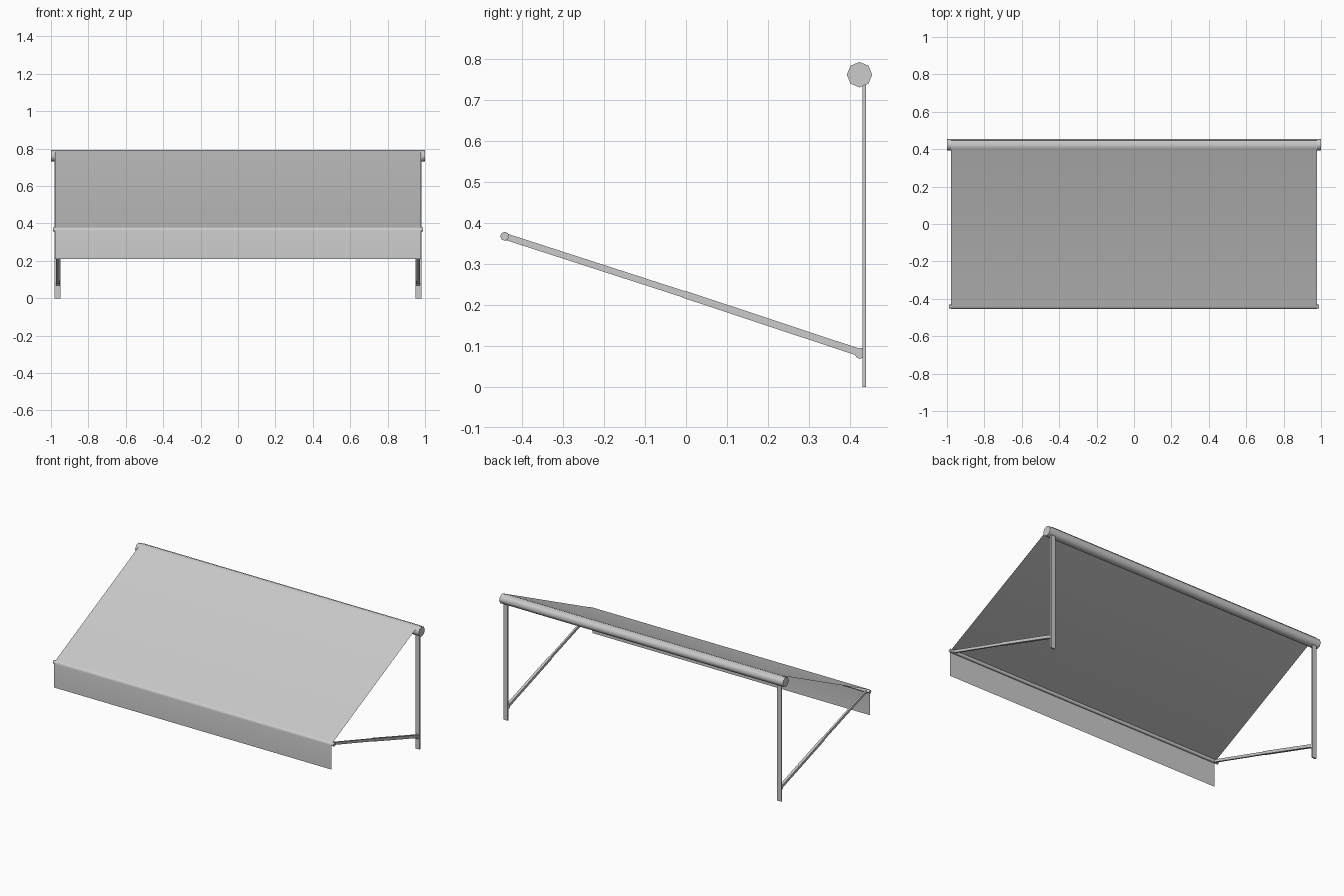
import bpy, math
from mathutils import Vector, Matrix

cube = bpy.data.objects.get("Cube")
if cube:
    bpy.data.objects.remove(cube)

grey = bpy.data.materials.new("light_grey")
grey.use_nodes = True
colour = (0.6, 0.6, 0.6, 1)
grey.diffuse_color = colour
grey.node_tree.nodes["Principled BSDF"].inputs["Base Color"].default_value = colour


def make(name, verts, faces):
    mesh = bpy.data.meshes.new(name)
    mesh.from_pydata(verts, [], faces)
    mesh.materials.append(grey)
    obj = bpy.data.objects.new(name, mesh)
    bpy.context.collection.objects.link(obj)
    return obj


def smooth(obj, angle):
    bpy.ops.object.select_all(action='DESELECT')
    obj.select_set(True)
    bpy.context.view_layer.objects.active = obj
    bpy.ops.object.shade_smooth_by_angle(angle=math.radians(angle))


def extrude(name, profile, x0, x1):
    """Solid with a (y, z) outline running from x0 to x1."""
    n = len(profile)
    verts = [(x, y, z) for x in (x0, x1) for y, z in profile]
    faces = [(i, (i + 1) % n, n + (i + 1) % n, n + i) for i in range(n)]
    faces += [tuple(reversed(range(n))), tuple(range(n, 2 * n))]
    return make(name, verts, faces)


def ring(centre, radius, sides=8):
    return [(centre[0] + radius * math.cos(math.tau * i / sides),
             centre[1] + radius * math.sin(math.tau * i / sides)) for i in range(sides)]


def strut(start, end, thick):
    """Outline of a straight bar between two (y, z) points."""
    a, b = Vector(start), Vector(end)
    d = (b - a).normalized()
    n = Vector((-d.y, d.x)) * thick / 2
    return [tuple(p) for p in (a + n, a - n, b - n, b + n)]


roller_c, bar_c = (0.423, 0.761), (-0.442, 0.367)

# Roller tube and front bar
smooth(extrude("roller_tube", ring(roller_c, 0.031), -1, 1), 50)
smooth(extrude("front_bar", ring(bar_c, 0.011), -0.99, 0.99), 50)

# Fabric: from the roller, over the front bar, down into the hanging valance
path = [(0.446, 0.785), (0.423, 0.7935), (0.405, 0.787), (-0.438, 0.3795),
        (-0.446, 0.378), (-0.453, 0.372), (-0.4545, 0.362), (-0.4545, 0.21)]
w = 0.978
verts = [(x, y, z) for y, z in path for x in (-w, w)]
faces = [(2 * i, 2 * i + 1, 2 * i + 3, 2 * i + 2) for i in range(len(path) - 1)]
smooth(make("fabric", verts, faces), 60)

# Posts, telescopic arms and hinge brackets on both sides
low, mid, high = Vector((0.425, 0.083)), Vector((0.0, 0.224)), Vector(bar_c)
for side, s in (("left", 1), ("right", -1)):
    def part(name, profile, inner, outer):
        return extrude(f"{side}_{name}", profile, *sorted((s * inner, s * outer)))
    part("post", [(0.430, 0), (0.439, 0), (0.439, 0.74), (0.430, 0.74)], 0.95, 0.98)
    part("lower_arm", strut(low, mid - (low - mid) * 0.015, 0.018), 0.955, 0.972)
    part("upper_arm", strut(mid, high, 0.016), 0.958, 0.969)
    smooth(part("hinge", ring((0.424, 0.08), 0.012), 0.953, 0.974), 50)
    part("hinge_plate", [(0.422, 0.07), (0.432, 0.07), (0.432, 0.095), (0.422, 0.095)],
         0.953, 0.974)
